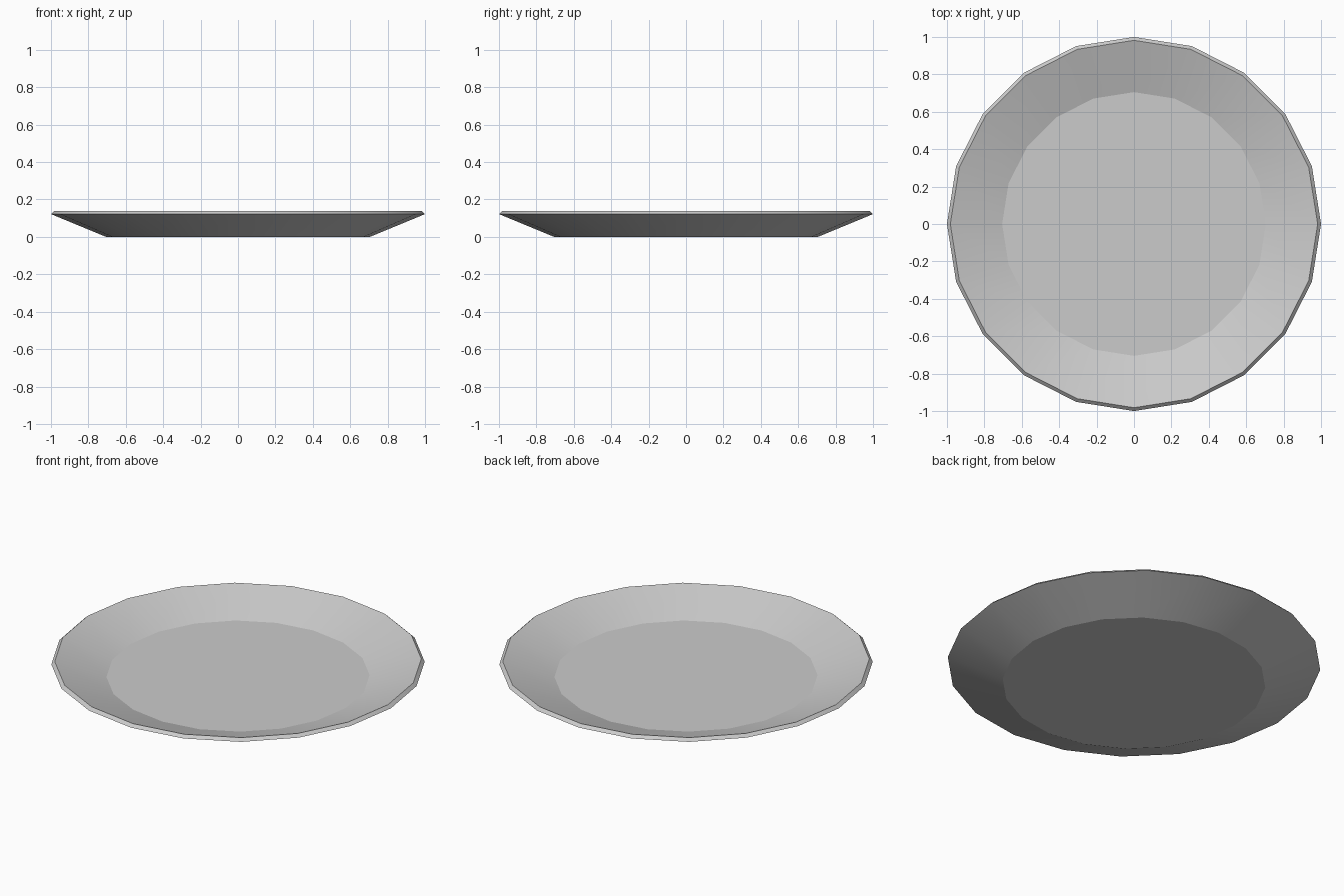
import bpy
import bmesh
import math

if "Cube" in bpy.data.objects:
    bpy.data.objects.remove(bpy.data.objects["Cube"])

SIDES = 20
# Radius and height of each ring, from underside centre over the rim to the floor
PROFILE = [(0.705, 0.0), (1.0, 0.122), (0.982, 0.139), (0.705, 0.045)]

bm = bmesh.new()
rings = []
for r, z in PROFILE:
    rings.append([bm.verts.new((r * math.cos(2 * math.pi * i / SIDES),
                                r * math.sin(2 * math.pi * i / SIDES), z))
                  for i in range(SIDES)])

# Outer wall, bevelled rim and inner wall
for a, b in zip(rings, rings[1:]):
    for i in range(SIDES):
        j = (i + 1) % SIDES
        bm.faces.new((a[i], a[j], b[j], b[i]))

# Flat underside and inside floor
bm.faces.new(rings[0][::-1])
bm.faces.new(rings[-1])

mesh = bpy.data.meshes.new("plate")
bm.to_mesh(mesh)
bm.free()
plate = bpy.data.objects.new("plate", mesh)
bpy.context.collection.objects.link(plate)

# Smooth around the walls, crisp at the floor and rim
bpy.context.view_layer.objects.active = plate
plate.select_set(True)
bpy.ops.object.shade_smooth_by_angle(angle=math.radians(15))
